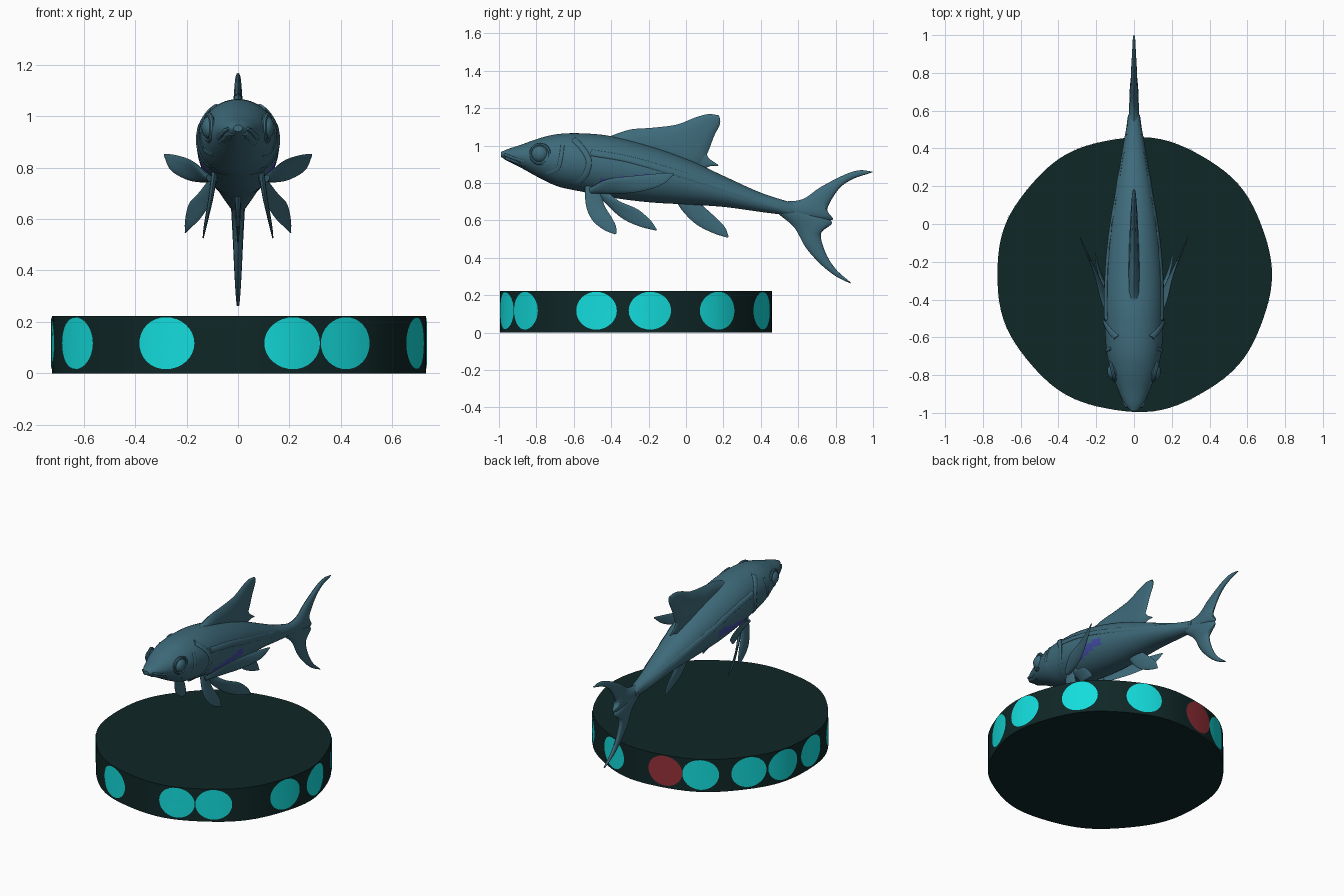
import bpy, bmesh, math
from math import sin, cos, pi, radians
from mathutils import Vector

if "Cube" in bpy.data.objects:
    bpy.data.objects.remove(bpy.data.objects["Cube"])


def material(name, *rgb):
    mat = bpy.data.materials.new(name)
    mat.use_nodes = True
    mat.diffuse_color = (*rgb, 1)
    mat.node_tree.nodes["Principled BSDF"].inputs["Base Color"].default_value = (*rgb, 1)
    return mat


SKIN = material("slate blue skin", .048, .145, .195)
BLUE = material("violet blue patch", .053, .07, .35)
BASE = material("dark teal base", .005, .02, .02)
CYAN = material("bright cyan", .007, .72, .72)
RED = material("dark red", .30, .03, .04)


def finish(name, bm, *mats):
    bmesh.ops.recalc_face_normals(bm, faces=bm.faces)
    mesh = bpy.data.meshes.new(name)
    bm.to_mesh(mesh)
    bm.free()
    for mat in mats:
        mesh.materials.append(mat)
    obj = bpy.data.objects.new(name, mesh)
    bpy.context.collection.objects.link(obj)
    bpy.ops.object.select_all(action="DESELECT")
    obj.select_set(True)
    bpy.context.view_layer.objects.active = obj
    bpy.ops.object.shade_smooth_by_angle(angle=radians(40))
    return obj


def loft(rings):
    bm = bmesh.new()
    rows = [[bm.verts.new(p) for p in ring] for ring in rings]
    count = len(rows[0])
    for a, b in zip(rows, rows[1:]):
        for i in range(count):
            j = (i + 1) % count
            bm.faces.new((a[i], a[j], b[j], b[i]))
    bm.faces.new(rows[0])
    bm.faces.new(rows[-1])
    return bm


def spline(points, steps):
    """Smooth curve through points of any dimension."""
    pts = [Vector(p) for p in points]
    pts = [2 * pts[0] - pts[1]] + pts + [2 * pts[-1] - pts[-2]]
    out = []
    for a, b, c, d in zip(pts, pts[1:], pts[2:], pts[3:]):
        for k in range(steps):
            t = k / steps
            out.append(b + (c - a) * t / 2 + (a - b * 2.5 + c * 2 - d / 2) * t ** 2
                       + ((b - c) * 1.5 + (d - a) / 2) * t ** 3)
    return out + [pts[-2]]


def blade(name, leads, trails, thick, side=1, steps=6):
    """Lens-section fin lofted between a leading and a trailing edge."""
    lead, trail = spline(leads, steps), spline(trails, steps)
    mids = [(a + b) / 2 for a, b in zip(lead, trail)]
    last = len(mids) - 1
    rings = []
    for i, (a, b) in enumerate(zip(lead, trail)):
        span = mids[min(i + 1, last)] - mids[max(i - 1, 0)]
        normal = (a - b).cross(span).normalized()
        depth = thick * (1 - .8 * i / last)
        ring = []
        for k in range(12):
            t = 2 * pi * k / 12
            p = mids[i] + (a - b) / 2 * cos(t) + normal * depth * sin(t)
            ring.append((p.x * side, p.y, p.z))
        rings.append(ring)
    return finish(name, loft(rings), SKIN)


# Body stations: y, top, bottom, half width
stations = spline([
    (-.99, .965, .94, .018), (-.95, .982, .915, .05), (-.88, 1.005, .88, .083),
    (-.78, 1.04, .825, .122), (-.68, 1.062, .78, .145), (-.55, 1.065, .752, .155),
    (-.4, 1.05, .722, .16), (-.2, 1.0, .697, .15), (0, .93, .685, .125),
    (.2, .838, .672, .092), (.4, .748, .645, .058), (.58, .69, .622, .03)], 8)


def body_ring(s):
    mid, half = (s[1] + s[2]) / 2, (s[1] - s[2]) / 2
    return [(s[3] * cos(t), s[0], mid + half * sin(t))
            for t in (2 * pi * k / 56 for k in range(56))]


def surface(y, z, lift=0):
    """Point on the +x flank of the body."""
    s = min(stations, key=lambda st: abs(st[0] - y))
    t = (z - (s[1] + s[2]) / 2) / ((s[1] - s[2]) / 2)
    return Vector((s[3] * math.sqrt(max(0, 1 - t * t)) + lift, y, z))


body = finish("body", loft([body_ring(s) for s in stations]), SKIN, BLUE)
for face in body.data.polygons:
    x, y, z = face.center
    if -.46 < y < -.14 and abs(z - .8 - .1 * (y + .4)) < .025:
        face.material_index = 1


def ribbon(name, path, width, side, lift=.002, thick=.008):
    """Raised strip that follows the flank along a (y, z) path."""
    pts = spline([(y, z, 0) for y, z in path], 5)
    upper, lower = [], []
    for i, p in enumerate(pts):
        along = (pts[min(i + 1, len(pts) - 1)] - pts[max(i - 1, 0)]).normalized()
        off = Vector((-along.y, along.x, 0)) * width / 2
        upper.append(surface(p.x + off.x, p.y + off.y, lift))
        lower.append(surface(p.x - off.x, p.y - off.y, lift))
    return blade(name, upper, lower, thick, side, 1)


def flat(points):
    return [(0, y, z) for y, z in points]


# Single fins on the centre line
blade("dorsal_fin",
      flat([(-.42, 1.045), (-.3, 1.085), (-.18, 1.095), (-.05, 1.112),
            (.05, 1.15), (.12, 1.168), (.175, 1.162)]),
      flat([(-.36, 1.0), (-.1, .92), (.07, .88), (.115, .96),
            (.15, 1.05), (.18, 1.11), (.183, 1.14)]), .032)
blade("dorsal_spur", flat([(0, .935), (.09, .97), (.125, .93), (.175, .895)]),
      flat([(.02, .88), (.08, .87), (.13, .89), (.17, .89)]), .014)
blade("tail_upper_lobe",
      flat([(.5, .7), (.62, .712), (.72, .778), (.85, .845), (.93, .868), (.998, .86)]),
      flat([(.53, .62), (.775, .6), (.755, .66), (.815, .765), (.89, .82), (.995, .856)]), .028)
blade("tail_lower_lobe",
      flat([(.5, .63), (.58, .56), (.64, .455), (.72, .365), (.8, .302), (.88, .262)]),
      flat([(.55, .69), (.775, .6), (.722, .53), (.745, .43), (.8, .34), (.878, .27)]), .028)
blade("anal_fin",
      flat([(-.06, .71), (-.01, .64), (.06, .575), (.15, .53), (.22, .508)]),
      flat([(.06, .71), (.11, .66), (.17, .605), (.21, .56), (.228, .512)]), .014)

# Paired fins and head details
for label, side in (("left", 1), ("right", -1)):
    blade(label + "_pectoral_fin",
          [(.12, -.52, .77), (.17, -.42, .82), (.205, -.28, .838), (.25, -.15, .85), (.285, -.07, .853)],
          [(.10, -.5, .745), (.14, -.38, .742), (.2, -.25, .753), (.262, -.13, .79), (.287, -.065, .845)],
          .012, side)
    blade(label + "_front_belly_fin",
          [(.09, -.54, .79), (.105, -.535, .68), (.12, -.5, .6), (.13, -.44, .55), (.135, -.38, .525)],
          [(.09, -.45, .78), (.105, -.44, .69), (.12, -.4, .62), (.13, -.375, .57), (.135, -.372, .53)],
          .012, side)
    blade(label + "_rear_belly_fin",
          [(.08, -.5, .77), (.10, -.42, .68), (.14, -.34, .61), (.18, -.25, .568), (.203, -.16, .545)],
          [(.10, -.44, .77), (.15, -.36, .705), (.19, -.26, .66), (.205, -.19, .6), (.206, -.155, .55)],
          .011, side)
    ribbon(label + "_lateral_line",
           [(-.51, .962), (-.3, .925), (0, .838), (.3, .742), (.56, .658)], .034, side)
    ribbon(label + "_gill_edge",
           [(-.6, 1.035), (-.55, .98), (-.52, .92), (-.53, .86), (-.57, .8), (-.62, .785)], .03, side)
    ribbon(label + "_cheek_edge",
           [(-.66, 1.0), (-.67, .93), (-.69, .87), (-.75, .85)], .02, side, .001, .005)
    ribbon(label + "_upper_lip", [(-.97, .952), (-.93, .935), (-.87, .912)], .014, side)
    ribbon(label + "_lower_lip", [(-.965, .933), (-.92, .914), (-.86, .89)], .014, side)

    # Eyeball set in a raised socket ring
    bm = bmesh.new()
    bmesh.ops.create_uvsphere(bm, u_segments=24, v_segments=16, radius=.046)
    for v in bm.verts:
        v.co = Vector(((.107 + v.co.z * .75) * side, v.co.x - .78, v.co.y + .955))
    finish(label + "_eye", bm, SKIN)
    bpy.ops.mesh.primitive_torus_add(major_radius=.05, minor_radius=.01, major_segments=28,
                                     minor_segments=8, location=(.113 * side, -.78, .955),
                                     rotation=(0, pi / 2, side * radians(-14)))
    socket = bpy.context.object
    socket.name = label + "_eye_socket"
    socket.data.materials.append(SKIN)
    bpy.ops.object.shade_smooth_by_angle(angle=radians(40))


# Round display base with a slightly uneven rim
def rim(angle, z, lift=0):
    r = .727 + .004 * sin(9 * angle) + lift
    return (r * sin(angle), -.268 - r * cos(angle), z)


finish("base", loft([[rim(2 * pi * k / 96, z) for k in range(96)] for z in (0, .222)]), BASE)


# Round plates around the rim
def dot(name, degrees, mat):
    bm = bmesh.new()
    rows = [[bm.verts.new(rim(radians(degrees + 9 * f * cos(t)), .117 + .101 * f * sin(t), .003))
             for t in (2 * pi * k / 32 for k in range(32))] for f in (.01, .25, .5, .75, 1)]
    for a, b in zip(rows, rows[1:]):
        for i in range(32):
            bm.faces.new((a[i], b[i], b[i - 1], a[i - 1]))
    bm.faces.new(rows[0])
    bm.normal_update()
    obj = finish(name, bm, mat)
    # keep the open plate facing outwards
    face = obj.data.polygons[0]
    if face.normal.dot(face.center - Vector((0, -.268, .117))) < 0:
        obj.data.flip_normals()


for number, degrees in enumerate((-150, -126, -107, -86, -60, -22.5, 17, 35.3, 73, 96, 127, 159)):
    dot(f"cyan_dot_{number + 1}", degrees, CYAN)
dot("red_dot", -168, RED)
